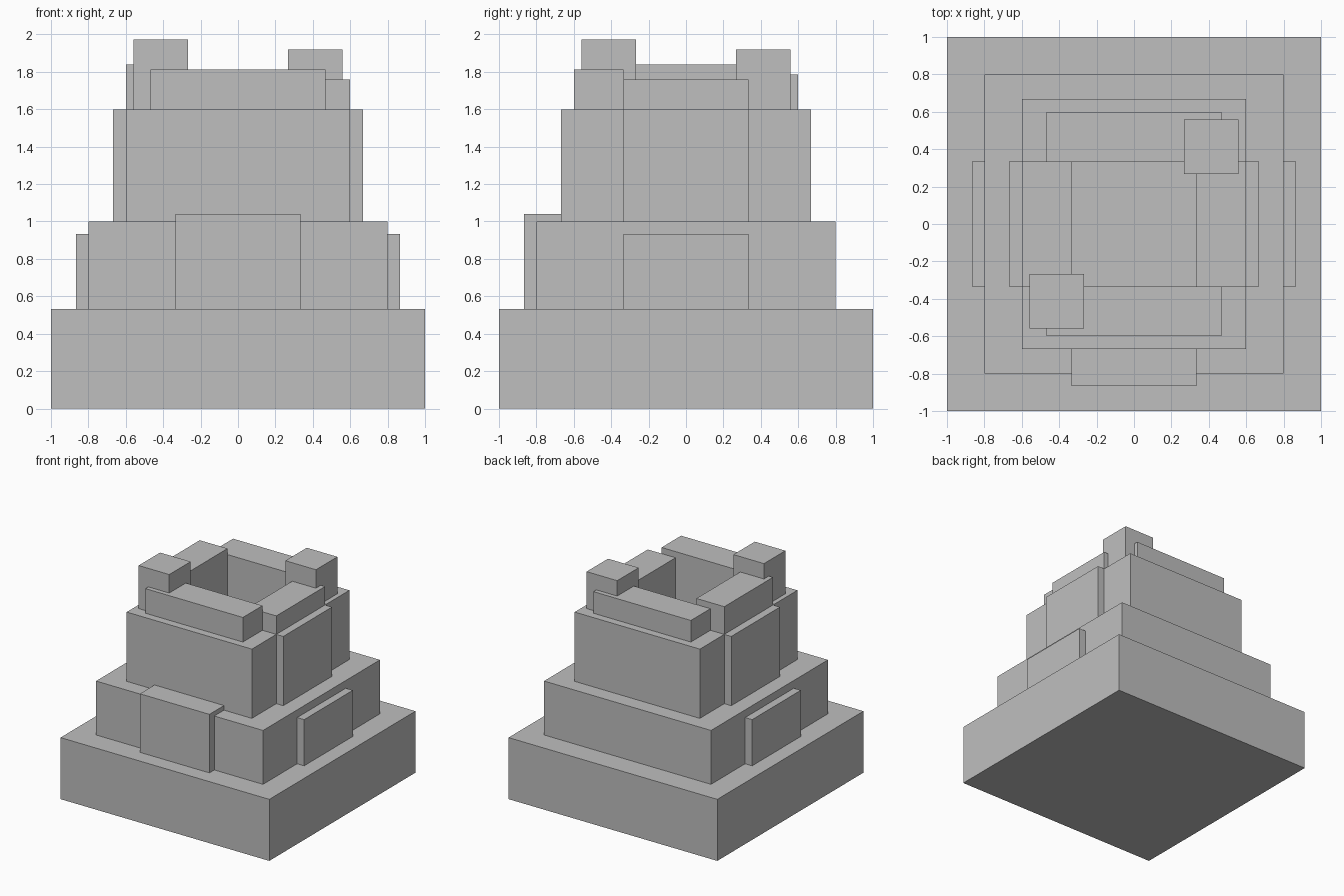
import bpy

cube = bpy.data.objects.get("Cube")
if cube:
    bpy.data.objects.remove(cube, do_unlink=True)

# One plain stone grey
stone = bpy.data.materials.new("stone_grey")
stone.use_nodes = True
GREY = (0.52, 0.52, 0.52, 1.0)
stone.diffuse_color = GREY
stone.node_tree.nodes["Principled BSDF"].inputs["Base Color"].default_value = GREY


def block(name, x, y, z):
    """Axis-aligned block from three (low, high) ranges."""
    ranges = (x, y, z)
    bpy.ops.mesh.primitive_cube_add(size=1, location=[(a + b) / 2 for a, b in ranges])
    ob = bpy.context.object
    ob.name = name
    ob.scale = [b - a for a, b in ranges]
    bpy.ops.object.transform_apply(location=False, rotation=False, scale=True)
    ob.data.materials.append(stone)
    return ob


def span(sign, inner, outer):
    return tuple(sorted((sign * inner, sign * outer)))


def wide(half):
    return (-half, half)


BASE, TERRACE, WALL = 0.533, 1.0, 1.6
INNER = 0.333

# Stepped foundation
block("base", wide(1), wide(1), (0, BASE))
block("terrace", wide(0.8), wide(0.8), (BASE, TERRACE))

# Gate and side buttresses on the terrace
block("front_gate", wide(INNER), (-0.867, -0.667), (BASE, 1.04))
for side, s in (("left", 1), ("right", -1)):
    block(side + "_buttress", span(s, 0.8, 0.867), wide(INNER), (BASE, 0.933))

# Four keep walls around an open court, each with a parapet on top
for side, s, top in (("front", -1, 1.813), ("back", 1, 1.787)):
    block(side + "_wall", wide(0.6), span(s, INNER, 0.667), (TERRACE, WALL))
    block(side + "_parapet", wide(0.467), span(s, INNER, 0.6), (WALL, top))
for side, s, top in (("left", 1, 1.76), ("right", -1, 1.84)):
    block(side + "_wall", span(s, INNER, 0.667), wide(INNER), (TERRACE, WALL))
    block(side + "_parapet", span(s, INNER, 0.6), wide(INNER), (WALL, top))

# Turrets on opposite corners
for name, s, top in (("front_right", -1, 1.973), ("back_left", 1, 1.92)):
    corner = span(s, 0.267, 0.56)
    block(name + "_turret", corner, corner, (WALL, top))
